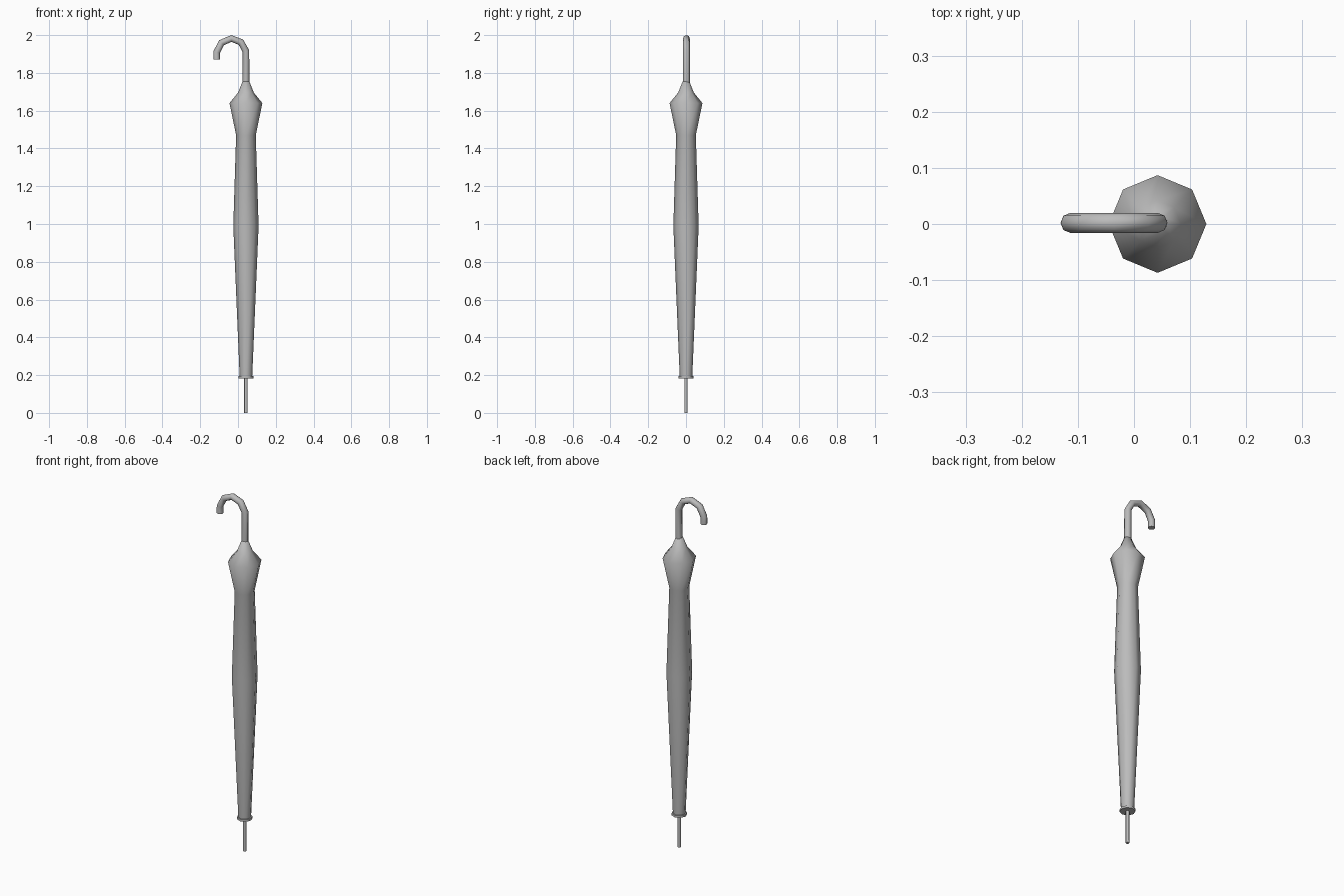
import bpy, bmesh, math

cube = bpy.data.objects.get("Cube")
if cube:
    bpy.data.objects.remove(cube, do_unlink=True)

AXIS_X = 0.042

grey = bpy.data.materials.new("plain_grey")
grey.use_nodes = True
GREY = (0.5, 0.5, 0.5, 1)
grey.diffuse_color = GREY
grey.node_tree.nodes["Principled BSDF"].inputs["Base Color"].default_value = GREY


def finish(obj, angle):
    obj.data.materials.append(grey)
    bpy.ops.object.select_all(action="DESELECT")
    obj.select_set(True)
    bpy.context.view_layer.objects.active = obj
    bpy.ops.object.shade_smooth_by_angle(angle=math.radians(angle))


def lathe(name, profile, sides=8, angle=80):
    """Closed turned solid from (radius, height) pairs, bottom to top."""
    bm = bmesh.new()
    rings = []
    for r, z in profile:
        turn = [math.tau * i / sides for i in range(sides)]
        rings.append([bm.verts.new((r * math.cos(a), r * math.sin(a), z)) for a in turn])
    for low, high in zip(rings, rings[1:]):
        for i in range(sides):
            j = (i + 1) % sides
            bm.faces.new((low[i], low[j], high[j], high[i]))
    bm.faces.new(rings[0][::-1])
    bm.faces.new(rings[-1])
    mesh = bpy.data.meshes.new(name)
    bm.to_mesh(mesh)
    bm.free()
    obj = bpy.data.objects.new(name, mesh)
    obj.location.x = AXIS_X
    bpy.context.collection.objects.link(obj)
    finish(obj, angle)


# Metal tip, collar and furled cloth
lathe("tip_rod", [(0.009, 0), (0.009, 0.19)])
lathe("collar", [(0.04, 0.182), (0.04, 0.194)])
lathe("furled_canopy", [(0.033, 0.188), (0.067, 0.99), (0.052, 1.47),
                        (0.087, 1.64), (0.042, 1.695), (0.018, 1.755)])

# Hooked handle swept along a bent path
path = [(AXIS_X, 1.74), (AXIS_X, 1.915), (0.015, 1.963), (-0.035, 1.982),
        (-0.087, 1.96), (-0.113, 1.91), (-0.113, 1.87)]
curve = bpy.data.curves.new("handle_path", "CURVE")
curve.dimensions = "3D"
curve.bevel_depth = 0.018
curve.bevel_resolution = 2
curve.use_fill_caps = True
spline = curve.splines.new("POLY")
spline.points.add(len(path) - 1)
for point, (x, z) in zip(spline.points, path):
    point.co = (x, 0.002, z, 1)
handle = bpy.data.objects.new("hooked_handle", curve)
bpy.context.collection.objects.link(handle)
bpy.ops.object.select_all(action="DESELECT")
handle.select_set(True)
bpy.context.view_layer.objects.active = handle
bpy.ops.object.convert(target="MESH")
handle = bpy.context.view_layer.objects.active

# Weld the end caps to the tube
bm = bmesh.new()
bm.from_mesh(handle.data)
bmesh.ops.remove_doubles(bm, verts=bm.verts, dist=0.0005)
bmesh.ops.recalc_face_normals(bm, faces=bm.faces)
bm.to_mesh(handle.data)
bm.free()
finish(handle, 60)
